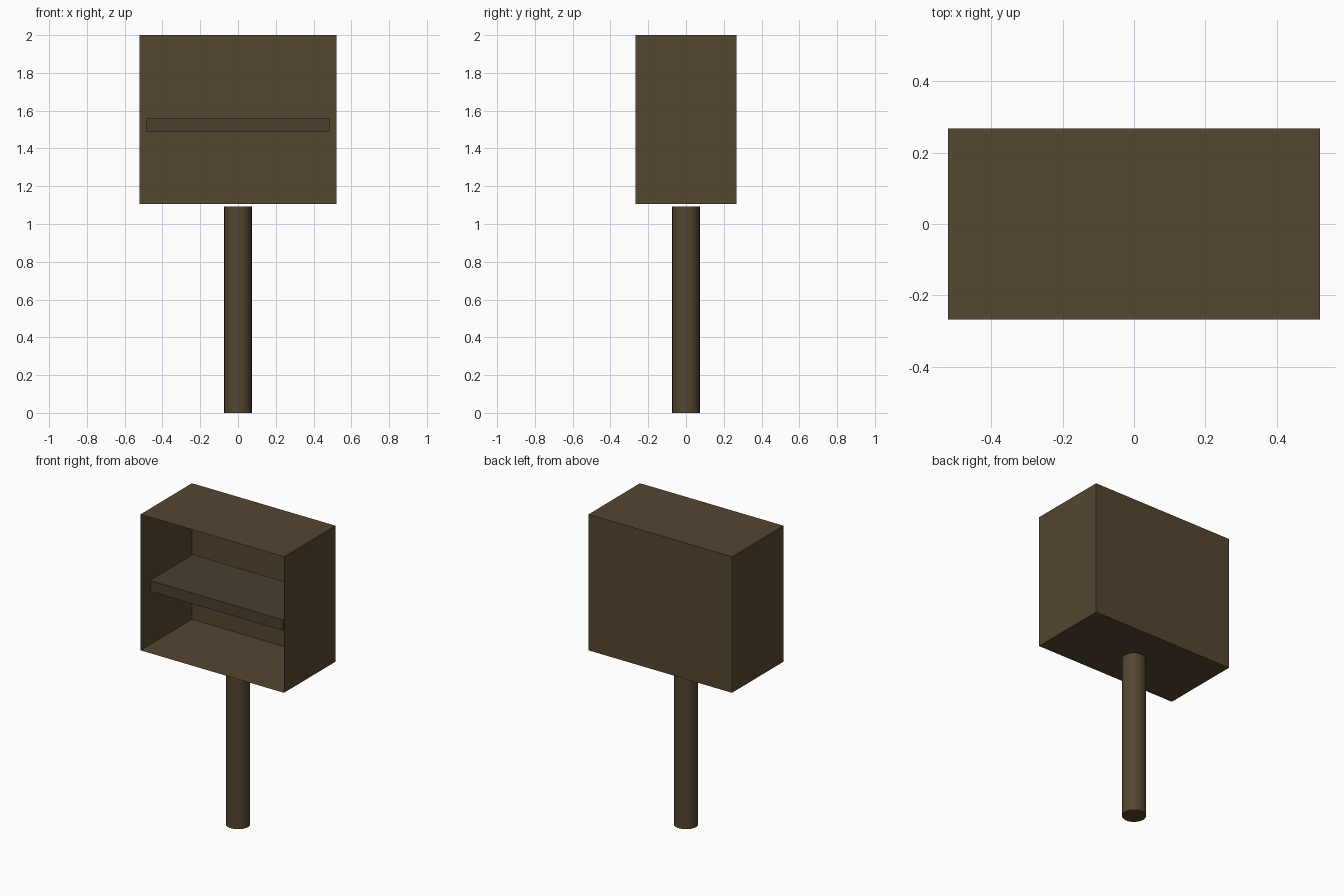
import bpy, bmesh
from mathutils import Matrix

if "Cube" in bpy.data.objects:
    bpy.data.objects.remove(bpy.data.objects["Cube"])


def material(name, rgb):
    m = bpy.data.materials.new(name)
    m.diffuse_color = (*rgb, 1)
    m.use_nodes = True
    m.node_tree.nodes["Principled BSDF"].inputs["Base Color"].default_value = m.diffuse_color
    return m


wood = material("brown_wood", (0.09, 0.062, 0.03))
dark_wood = material("dark_wood", (0.066, 0.05, 0.03))


def box(name, size, z0, z1, mat, open_front=False):
    """Box centred on x and y, spanning z0 to z1."""
    bm = bmesh.new()
    bmesh.ops.create_cube(bm, size=1, matrix=Matrix.Translation((0, 0, (z0 + z1) / 2))
                          @ Matrix.Diagonal((*size, z1 - z0, 1)))
    if open_front:
        bm.normal_update()
        front = [f for f in bm.faces if f.normal.y < -0.9]
        bmesh.ops.delete(bm, geom=front, context='FACES_ONLY')
    mesh = bpy.data.meshes.new(name)
    bm.to_mesh(mesh)
    bm.free()
    mesh.materials.append(mat)
    ob = bpy.data.objects.new(name, mesh)
    bpy.context.collection.objects.link(ob)
    return ob


# Thin-walled cabinet, open at the front
box("cabinet", (1.044, 0.535), 1.105, 2.0, wood, open_front=True)

# Shelf floating just clear of the walls
box("shelf", (0.97, 0.447), 1.487, 1.558, dark_wood)

# Round post
post_height = 1.092
bpy.ops.mesh.primitive_cylinder_add(vertices=32, radius=0.073, depth=post_height,
                                    location=(0, 0, post_height / 2))
post = bpy.context.object
post.name = "post"
post.data.materials.append(wood)
bpy.ops.object.shade_smooth_by_angle()
